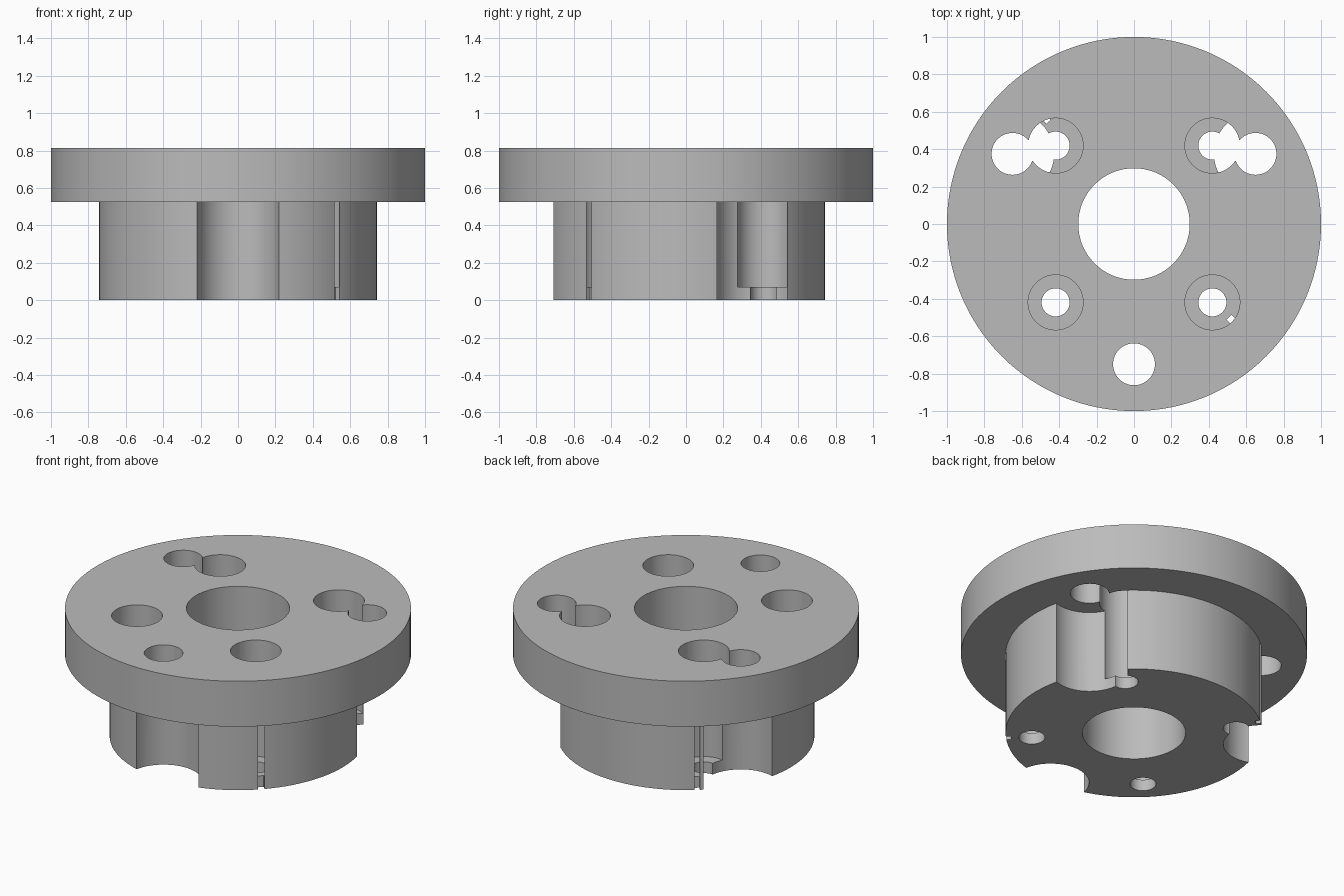
import bpy, bmesh
from math import pi, cos, sin, radians
from mathutils import Matrix, Vector

if "Cube" in bpy.data.objects:
    bpy.data.objects.remove(bpy.data.objects["Cube"])

HEIGHT, STEP, FLOOR = 0.815, 0.525, 0.072   # flange top, flange underside, counterbore floor
DISC_R, BOSS_R, BORE_R = 1.0, 0.742, 0.298


def new_object(name, bm):
    bmesh.ops.recalc_face_normals(bm, faces=bm.faces)
    mesh = bpy.data.meshes.new(name)
    bm.to_mesh(mesh)
    bm.free()
    obj = bpy.data.objects.new(name, mesh)
    bpy.context.scene.collection.objects.link(obj)
    return obj


def lathe(name, profile, steps):
    bm = bmesh.new()
    verts = [bm.verts.new((r, 0, z)) for r, z in profile]
    edges = [bm.edges.new((v, verts[i - 1])) for i, v in enumerate(verts)]
    bmesh.ops.spin(bm, geom=verts + edges, cent=(0, 0, 0), axis=(0, 0, 1),
                   angle=2 * pi, steps=steps, use_merge=True)
    bmesh.ops.remove_doubles(bm, verts=bm.verts, dist=0.0001)
    return new_object(name, bm)


def cut(body, cutter):
    mod = body.modifiers.new("cut", 'BOOLEAN')
    mod.operation, mod.solver, mod.object = 'DIFFERENCE', 'EXACT', cutter
    bpy.context.view_layer.objects.active = body
    bpy.ops.object.modifier_apply(modifier=mod.name)
    bpy.data.objects.remove(cutter)


def cut_round(body, x, y, radius, z0, z1):
    bm = bmesh.new()
    bmesh.ops.create_cone(bm, cap_ends=True, segments=64, radius1=radius, radius2=radius,
                          depth=z1 - z0, matrix=Matrix.Translation((x, y, (z0 + z1) / 2)))
    cut(body, new_object("round_cutter", bm))


def cut_slot(body, angle, inner, width):
    # radial slot that opens through the boss wall
    bm = bmesh.new()
    bmesh.ops.create_cube(bm, size=1)
    bmesh.ops.scale(bm, verts=bm.verts, vec=(0.1, width, STEP + 0.1))
    bmesh.ops.translate(bm, verts=bm.verts, vec=(inner + 0.05, 0, (STEP - 0.1) / 2))
    bmesh.ops.rotate(bm, verts=bm.verts, cent=(0, 0, 0), matrix=Matrix.Rotation(angle, 3, 'Z'))
    cut(body, new_object("slot_cutter", bm))


# stepped flange with central bore
hub = lathe("flanged_hub", [(BORE_R, 0), (BOSS_R, 0), (BOSS_R, STEP), (DISC_R, STEP),
                            (DISC_R, HEIGHT), (BORE_R, HEIGHT)], 128)

# three mounting holes in the flange, each over a wide scallop in the boss
for degrees in (30, 150, 270):
    x, y = 0.75 * cos(radians(degrees)), 0.75 * sin(radians(degrees))
    cut_round(hub, x, y, 0.222, -0.1, STEP)
    cut_round(hub, x, y, 0.112, STEP - 0.05, HEIGHT + 0.1)

# four counterbored screw holes
for x in (-0.419, 0.419):
    for y in (-0.419, 0.419):
        cut_round(hub, x, y, 0.147, FLOOR, HEIGHT + 0.1)
        cut_round(hub, x, y, 0.075, -0.1, FLOOR + 0.05)

# narrow slots in the boss wall
cut_slot(hub, radians(-44.5), 0.712, 0.038)
cut_slot(hub, radians(130), 0.712, 0.03)

# plain grey finish
grey = bpy.data.materials.new("machined_grey")
grey.use_nodes = True
colour = (0.5, 0.5, 0.5, 1)
grey.diffuse_color = colour
grey.node_tree.nodes["Principled BSDF"].inputs["Base Color"].default_value = colour
hub.data.materials.clear()
hub.data.materials.append(grey)

bpy.ops.object.select_all(action='DESELECT')
hub.select_set(True)
bpy.context.view_layer.objects.active = hub
bpy.ops.object.shade_smooth_by_angle(angle=radians(30))
